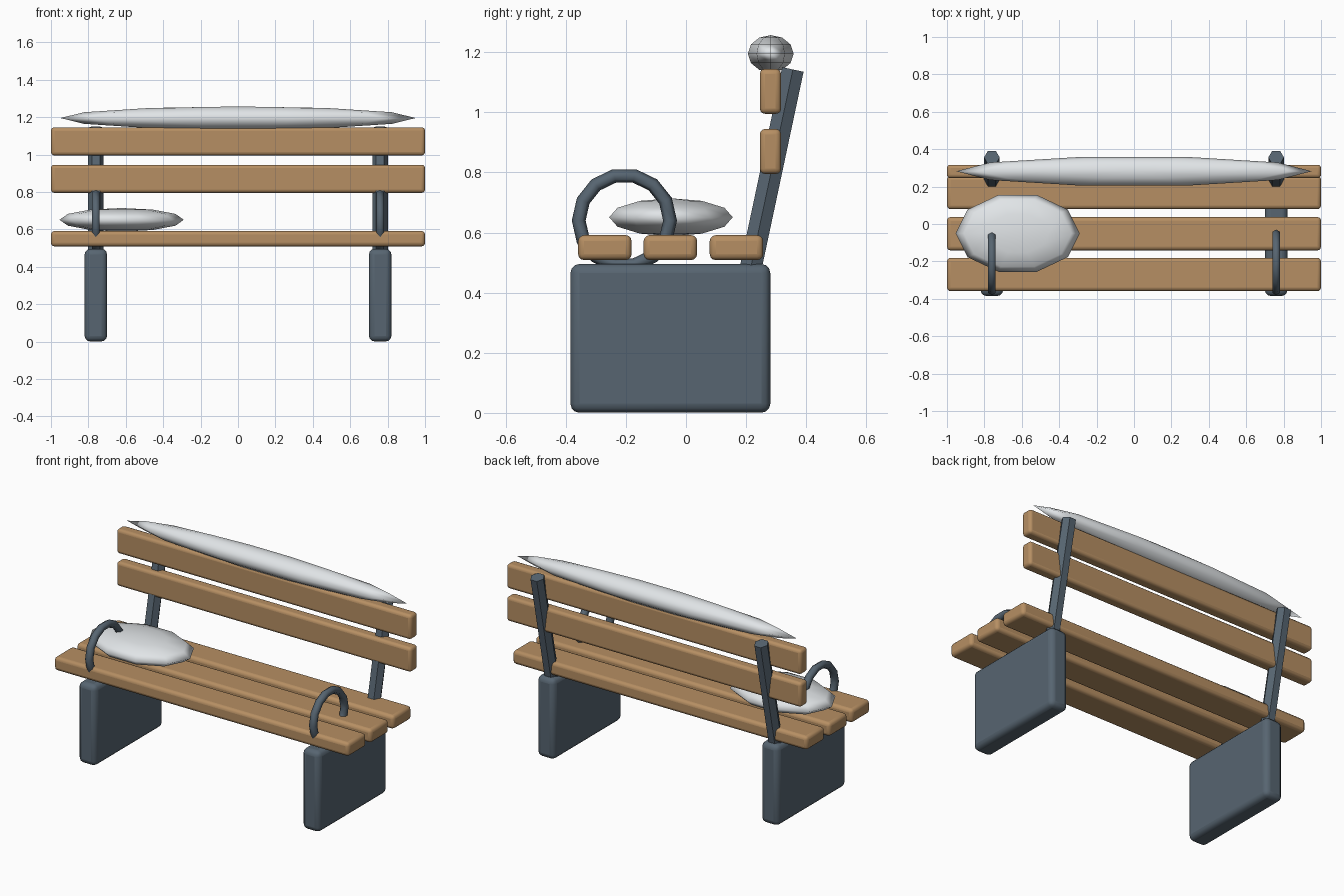
import bpy
from math import radians

if "Cube" in bpy.data.objects:
    bpy.data.objects.remove(bpy.data.objects["Cube"], do_unlink=True)


def make_material(name, rgb):
    mat = bpy.data.materials.new(name)
    mat.use_nodes = True
    color = (*rgb, 1.0)
    mat.diffuse_color = color
    mat.node_tree.nodes["Principled BSDF"].inputs["Base Color"].default_value = color
    return mat


wood = make_material("warm wood", (0.47, 0.275, 0.125))
metal = make_material("slate metal", (0.095, 0.13, 0.165))
snow = make_material("snow white", (0.76, 0.79, 0.81))


def finish(name, mat):
    """Name the active object, bake its scale and give it a material."""
    obj = bpy.context.object
    obj.name = name
    bpy.ops.object.transform_apply(location=False, rotation=False, scale=True)
    obj.data.materials.append(mat)
    return obj


def rounded_box(name, mat, center, size, bevel):
    bpy.ops.mesh.primitive_cube_add(size=1, location=center, scale=size)
    obj = finish(name, mat)
    mod = obj.modifiers.new("rounded edges", 'BEVEL')
    mod.width = bevel
    mod.segments = 3
    bpy.ops.object.shade_smooth_by_angle(angle=radians(35))


def snow_mound(name, center, radii):
    # Quarter turn puts a vertex of the ten-sided outline on the long axis
    rx, ry, rz = radii
    bpy.ops.mesh.primitive_uv_sphere_add(
        segments=10, ring_count=6, radius=1, location=center,
        rotation=(0, 0, radians(90)), scale=(ry, rx, rz))
    finish(name, snow)
    bpy.ops.object.shade_smooth()


# Seat slats
for label, y in (("front", -0.27), ("middle", -0.052), ("rear", 0.168)):
    rounded_box(f"{label}_seat_slat", wood, (0, y, 0.55), (2, 0.178, 0.083), 0.02)

# Backrest slats
for label, z in (("lower", 0.87), ("upper", 1.07)):
    rounded_box(f"{label}_back_slat", wood, (0, 0.281, z), (2, 0.071, 0.15), 0.018)

# Legs, slanted back posts and ring armrests on both sides
for label, x in (("left", 0.76), ("right", -0.76)):
    rounded_box(f"{label}_leg", metal, (x, -0.052, 0.248), (0.12, 0.665, 0.495), 0.03)

    bpy.ops.mesh.primitive_cylinder_add(
        vertices=6, radius=0.042, depth=0.68, location=(x, 0.285, 0.81),
        rotation=(0, radians(12), radians(90)))
    finish(f"{label}_back_post", metal)

    bpy.ops.mesh.primitive_torus_add(
        major_segments=14, minor_segments=6, major_radius=0.152, minor_radius=0.023,
        location=(x, -0.205, 0.64), rotation=(radians(90), 0, radians(90)))
    finish(f"{label}_armrest_ring", metal)
    bpy.ops.object.shade_smooth_by_angle(angle=radians(65))

# Snow resting on the seat and along the top of the back
snow_mound("seat_snow", (-0.622, -0.05, 0.651), (0.332, 0.216, 0.063))
snow_mound("back_snow", (0, 0.282, 1.195), (0.95, 0.08, 0.062))
